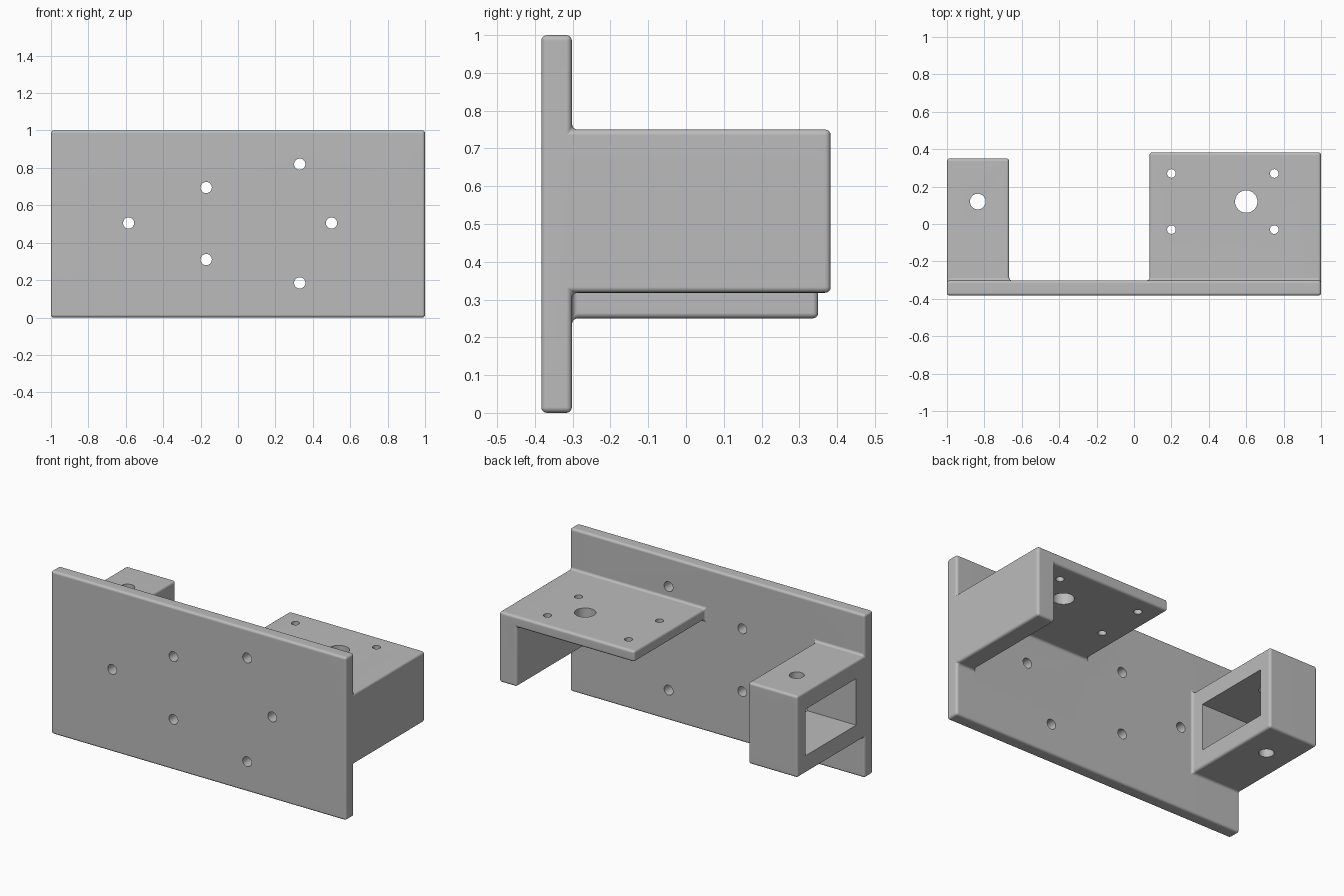
import bpy, bmesh, math
from mathutils import Matrix, Vector

if "Cube" in bpy.data.objects:
    bpy.data.objects.remove(bpy.data.objects["Cube"])

grey = bpy.data.materials.new("plain grey")
grey.diffuse_color = (0.5, 0.5, 0.5, 1)
grey.use_nodes = True
grey.node_tree.nodes["Principled BSDF"].inputs["Base Color"].default_value = grey.diffuse_color


def make_object(name, bm):
    mesh = bpy.data.meshes.new(name)
    bm.to_mesh(mesh)
    bm.free()
    obj = bpy.data.objects.new(name, mesh)
    bpy.context.collection.objects.link(obj)
    mesh.materials.append(grey)
    return obj


def solid_from_boxes(name, boxes):
    """Outer skin of several touching boxes, as one clean watertight mesh."""
    cuts = [sorted({v for b in boxes for v in b[a]}) for a in range(3)]

    def filled(c):
        if any(c[a] < 0 or c[a] >= len(cuts[a]) - 1 for a in range(3)):
            return False
        mid = [(cuts[a][c[a]] + cuts[a][c[a] + 1]) / 2 for a in range(3)]
        return any(all(b[a][0] < mid[a] < b[a][1] for a in range(3)) for b in boxes)

    bm = bmesh.new()
    verts = {}

    def vert(key):
        if key not in verts:
            verts[key] = bm.verts.new([cuts[a][key[a]] for a in range(3)])
        return verts[key]

    for i in range(len(cuts[0]) - 1):
        for j in range(len(cuts[1]) - 1):
            for k in range(len(cuts[2]) - 1):
                cell = (i, j, k)
                if not filled(cell):
                    continue
                for a in range(3):
                    for side in (0, 1):
                        near = list(cell)
                        near[a] += 2 * side - 1
                        if filled(near):
                            continue
                        ring = []
                        for u, v in ((0, 0), (1, 0), (1, 1), (0, 1)):
                            key = list(cell)
                            key[a] += side
                            key[(a + 1) % 3] += u
                            key[(a + 2) % 3] += v
                            ring.append(vert(tuple(key)))
                        bm.faces.new(ring if side else ring[::-1])
    bmesh.ops.dissolve_limit(bm, angle_limit=0.01, verts=bm.verts, edges=bm.edges)
    bmesh.ops.recalc_face_normals(bm, faces=bm.faces)
    return make_object(name, bm)


def drill(bm, centre, radius, depth, along_y=False):
    turn = Matrix.Rotation(math.pi / 2, 4, 'X') if along_y else Matrix()
    bmesh.ops.create_cone(bm, cap_ends=True, segments=32, radius1=radius, radius2=radius,
                          depth=depth, matrix=Matrix.Translation(centre) @ turn)


# Mounting plate, box mount on the left, angled shelf on the right
bracket = solid_from_boxes("mounting_bracket", [
    ((-1, 1), (-0.383, -0.302), (0, 1)),
    ((-1, -0.667), (-0.302, 0.35), (0.25, 0.75)),
    ((0.083, 1), (-0.302, 0.383), (0.682, 0.75)),
    ((0.88, 1), (-0.302, 0.383), (0.318, 0.75)),
])

# Window running sideways through the box mount
bm = bmesh.new()
bmesh.ops.create_cube(bm, size=1, matrix=Matrix.Translation((-0.83, 0.025, 0.5))
                      @ Matrix.Diagonal((0.6, 0.49, 0.285, 1)))
window = make_object("window_cutter", bm)

# Screw holes
bm = bmesh.new()
for x, z in ((-0.585, 0.505), (-0.17, 0.695), (-0.17, 0.31),
             (0.33, 0.82), (0.33, 0.185), (0.5, 0.505)):
    drill(bm, (x, -0.343, z), 0.03, 0.2, along_y=True)
for x in (0.2, 0.75):
    for y in (-0.03, 0.27):
        drill(bm, (x, y, 0.716), 0.023, 0.2)
drill(bm, (0.6, 0.12, 0.716), 0.06, 0.2)
drill(bm, (-0.835, 0.12, 0.5), 0.042, 0.8)
holes = make_object("hole_cutter", bm)

# Rounded edges and fillets, then the cuts
bevel = bracket.modifiers.new("rounded", 'BEVEL')
bevel.width = 0.015
bevel.segments = 4
bevel.limit_method = 'ANGLE'
for cutter in (window, holes):
    cut = bracket.modifiers.new("cut", 'BOOLEAN')
    cut.operation = 'DIFFERENCE'
    cut.solver = 'EXACT'
    cut.object = cutter
    cutter.hide_render = True

bpy.context.view_layer.objects.active = bracket
bpy.ops.object.select_all(action='DESELECT')
bracket.select_set(True)
for name in [m.name for m in bracket.modifiers]:
    bpy.ops.object.modifier_apply(modifier=name)
for cutter in (window, holes):
    bpy.data.objects.remove(cutter)

# Smooth rounding with flat faces kept flat
bpy.ops.object.shade_smooth_by_angle(angle=math.radians(35))
weighted = bracket.modifiers.new("flat faces", 'WEIGHTED_NORMAL')
weighted.keep_sharp = True
